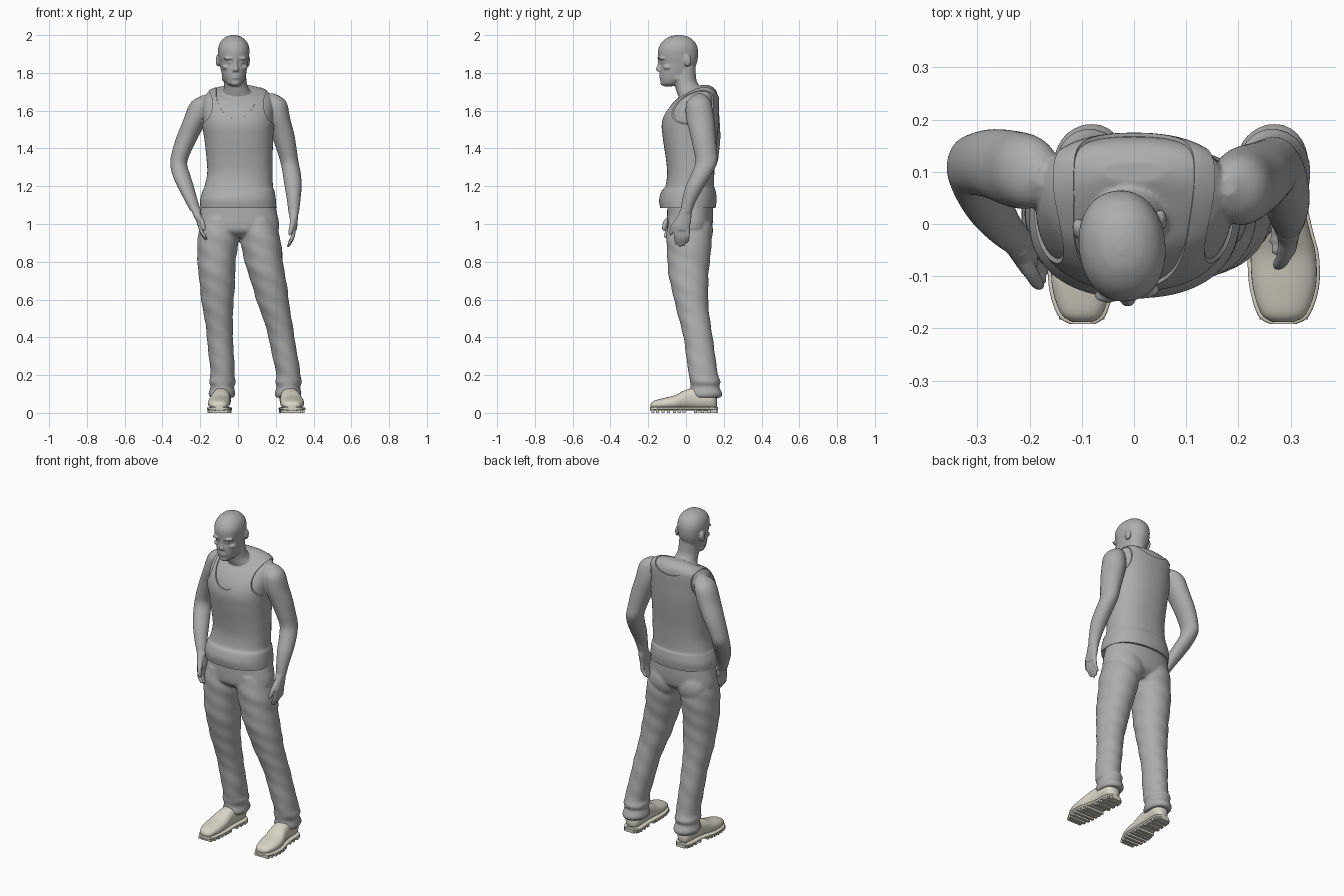
import bpy, bmesh, math
from mathutils import Matrix, Vector

old = bpy.data.objects.get("Cube")
if old:
    bpy.data.objects.remove(old)


def material(name, rgb):
    mat = bpy.data.materials.new(name)
    mat.use_nodes = True
    mat.diffuse_color = (*rgb, 1)
    mat.node_tree.nodes["Principled BSDF"].inputs["Base Color"].default_value = (*rgb, 1)
    return mat


GREY = material("plain grey", (0.42, 0.42, 0.42))
CREAM = material("shoe cream", (0.69, 0.67, 0.57))


def spline(rings, steps):
    """Catmull-Rom interpolation through the ring values."""
    pts = [rings[0], *rings, rings[-1]]
    out = []
    for a, b, c, d in zip(pts, pts[1:], pts[2:], pts[3:]):
        for i in range(steps):
            t = i / steps
            out.append([q + t / 2 * (r - p + t * (2*p - 5*q + 4*r - s + t * (3*q - p - 3*r + s)))
                        for p, q, r, s in zip(a, b, c, d)])
    return out + [list(rings[-1])]


def loft(bm, rings, axis="z", sides=40, power=2.0, steps=5, grow=0, fold=0):
    """Closed skin over rings of (position on axis, centre u, centre v, radius u, radius v)."""
    loops = []
    for w, cu, cv, ru, rv in spline(rings, steps):
        loop = []
        for k in range(sides):
            a = math.tau * k / sides
            c, s = math.cos(a), math.sin(a)
            f = 1 + fold * math.sin(2 * a + 45 * w) * math.sin(a + 17 * w)
            u = cu + (max(ru, .002) + grow) * f * math.copysign(abs(c) ** (2 / power), c)
            v = cv + (max(rv, .002) + grow) * f * math.copysign(abs(s) ** (2 / power), s)
            loop.append(bm.verts.new((u, v, w) if axis == "z" else (u, w, v)))
        loops.append(loop)
    faces = [bm.faces.new(loops[0]), bm.faces.new(loops[-1])]
    for lo, hi in zip(loops, loops[1:]):
        for k in range(sides):
            n = (k + 1) % sides
            faces.append(bm.faces.new((lo[k], lo[n], hi[n], hi[k])))
    bmesh.ops.recalc_face_normals(bm, faces=faces)
    return [v for loop in loops for v in loop]


def ball(bm, centre, radii):
    m = Matrix.Translation(centre) @ Matrix.Diagonal((*radii, 1))
    return bmesh.ops.create_uvsphere(bm, u_segments=24, v_segments=16, radius=1, matrix=m)["verts"]


def finish(name, bm, mat):
    mesh = bpy.data.meshes.new(name)
    bm.to_mesh(mesh)
    bm.free()
    mesh.materials.append(mat)
    obj = bpy.data.objects.new(name, mesh)
    bpy.context.collection.objects.link(obj)
    return obj


def bake(obj):
    """Apply the modifiers and shade smooth."""
    bpy.context.view_layer.update()
    graph = bpy.context.evaluated_depsgraph_get()
    mesh = bpy.data.meshes.new_from_object(obj.evaluated_get(graph))
    mat = obj.data.materials[0]
    obj.modifiers.clear()
    obj.data = mesh
    mesh.materials.clear()
    mesh.materials.append(mat)
    bpy.ops.object.select_all(action="DESELECT")
    obj.select_set(True)
    bpy.context.view_layer.objects.active = obj
    bpy.ops.object.shade_smooth_by_angle(angle=math.radians(45))


def blend(obj, voxel, rounds):
    """Fuse overlapping volumes into one soft surface."""
    mod = obj.modifiers.new("fuse", "REMESH")
    mod.mode, mod.voxel_size = "VOXEL", voxel
    mod = obj.modifiers.new("soften", "SMOOTH")
    mod.factor, mod.iterations = .5, rounds
    bake(obj)


# Head, built facing forward and then turned a little
body = bmesh.new()
head = loft(body, [
    (1.728, 0, -.095, .02, .018), (1.745, 0, -.08, .043, .05), (1.775, 0, -.06, .058, .078),
    (1.81, 0, -.05, .067, .09), (1.85, 0, -.041, .074, .098), (1.89, 0, -.042, .081, .106),
    (1.93, 0, -.042, .082, .104), (1.965, 0, -.04, .069, .086), (1.99, 0, -.038, .042, .052),
    (2.0, 0, -.037, .012, .015)], power=2.15)
head += loft(body, [(1.808, 0, -.14, .018, .012), (1.82, 0, -.143, .015, .017),
                    (1.845, 0, -.137, .009, .014), (1.88, 0, -.135, .011, .013)])
head += ball(body, (0, -.122, 1.747), (.024, .014, .015))
for z in (1.786, 1.774):
    head += ball(body, (0, -.132, z), (.024, .011, .006))
for s in (-1, 1):
    head += ball(body, (s * .032, -.132, 1.877), (.032, .016, .009))
    head += ball(body, (s * .046, -.1, 1.83), (.022, .027, .014))
    head += ball(body, (s * .03, -.126, 1.857), (.013, .012, .008))
    head += ball(body, (s * .08, .0, 1.865), (.011, .02, .032))
    head += ball(body, (s * .052, -.045, 1.775), (.012, .03, .022))
turn = Matrix.Translation((-.023, -.04, 0)) @ Matrix.Rotation(.11, 4, "Z") @ Matrix.Translation((0, .04, 0))
bmesh.ops.transform(body, matrix=turn, verts=head)

# Neck and torso
loft(body, [(1.62, 0, .06, .1, .075), (1.68, -.003, .032, .082, .074), (1.72, -.01, .012, .065, .068),
            (1.76, -.015, -.006, .06, .062), (1.83, -.02, -.01, .06, .06)])
TORSO = [(1.085, .002, .01, .194, .14), (1.13, 0, .01, .193, .145), (1.175, .003, .014, .183, .136),
         (1.2, .004, .02, .174, .122), (1.27, .01, .025, .166, .118), (1.35, .008, .024, .168, .124),
         (1.45, .004, .022, .175, .137), (1.53, 0, .022, .184, .143), (1.6, 0, .034, .188, .133),
         (1.66, 0, .058, .182, .11), (1.695, 0, .082, .163, .082), (1.72, 0, .098, .12, .05),
         (1.735, 0, .1, .06, .02)]
loft(body, TORSO[3:], power=2.3, sides=64)
for s in (-1, 1):
    loft(body, [(1.63, s * .15, .02, .02, .03), (1.66, s * .11, .02, .06, .035),
                (1.695, s * .07, .045, .04, .03)])


# Arms and hands
def hand(bm, wrist, knuckle, tip, gap, side):
    w, k, t = Vector(wrist), Vector(knuckle), Vector(tip)
    mid = w.lerp(k, .5)
    loft(bm, [(k.z - .008, k.x, k.y, .014, .036), (k.z + .015, k.x, k.y, .018, .043),
              (mid.z, mid.x, mid.y, .021, .04), (w.z, w.x, w.y, .026, .03)], power=2.4)
    for i, reach in enumerate((.88, 1, .95, .78)):
        off = (i - 1.5) * gap
        bend = k.lerp(t, .5 * reach) + Vector((side * .006, off, 0))
        end = k.lerp(t, reach) + Vector((0, off * .9, 0))
        loft(bm, [(end.z, end.x, end.y, .004, .004), (end.z + .008, end.x, end.y, .009, .009),
                  (bend.z, bend.x, bend.y, .011, .0105), (k.z + .01, k.x, k.y + off, .012, .011)], sides=16)
    loft(bm, [(k.z - .035, k.x - side * .022, k.y - .058, .005, .005),
              (k.z - .022, k.x - side * .02, k.y - .056, .011, .011),
              (k.z + .02, k.x - side * .01, k.y - .042, .014, .014),
              (w.z - .01, w.x, w.y - .012, .016, .016)], sides=16)


loft(body, [(1.07, -.225, -.03, .029, .031), (1.13, -.25, -.005, .035, .038), (1.2, -.278, .035, .044, .048),
            (1.26, -.3, .075, .047, .053), (1.32, -.314, .108, .045, .056), (1.38, -.3, .115, .05, .06),
            (1.46, -.268, .115, .058, .067), (1.55, -.228, .105, .062, .073), (1.62, -.204, .1, .06, .07),
            (1.655, -.19, .095, .047, .052), (1.68, -.178, .092, .014, .018)])
hand(body, (-.224, -.032, 1.08), (-.202, -.06, 1.0), (-.172, -.082, .915), .021, -1)
loft(body, [(1.06, .295, 0, .028, .03), (1.12, .295, .015, .035, .037), (1.2, .292, .048, .045, .05),
            (1.27, .284, .085, .048, .055), (1.33, .272, .108, .048, .058), (1.4, .256, .1, .054, .062),
            (1.48, .235, .088, .062, .068), (1.56, .212, .075, .064, .074), (1.63, .202, .068, .06, .068),
            (1.665, .192, .07, .047, .05), (1.69, .18, .072, .014, .018)])
hand(body, (.295, -.002, 1.07), (.296, -.022, .975), (.268, -.022, .878), .021, 1)
blend(finish("body", body, GREY), .005, 3)

# Sleeveless shirt with scooped neck and arm openings
bm = bmesh.new()
loft(bm, TORSO, power=2.3, sides=80, steps=8, grow=.007)
shirt = finish("shirt", bm, GREY)
cutters = []
bm = bmesh.new()
loft(bm, [(-.3, -.008, 1.74, .118, .18), (-.05, -.008, 1.74, .118, .178),
          (.08, 0, 1.74, .118, .09), (.3, 0, 1.74, .118, .06)], "y", sides=64)
cutters.append(finish("neck_cutter", bm, GREY))
for s in (-1, 1):
    bm = bmesh.new()
    loft(bm, [(-.3, s * .25, 1.635, .115, .125), (.3, s * .25, 1.635, .115, .125)], "y", sides=64)
    cutters.append(finish("arm_cutter", bm, GREY))
for cutter in cutters:
    cutter.hide_render = True
    mod = shirt.modifiers.new("opening", "BOOLEAN")
    mod.operation, mod.solver, mod.object = "DIFFERENCE", "EXACT", cutter
bake(shirt)
for cutter in cutters:
    bpy.data.objects.remove(cutter)

# Trousers: hips, seat and two legs with bunched cuffs
bm = bmesh.new()
loft(bm, [(.925, .004, .018, .08, .07), (.96, .004, .018, .2, .112), (1.0, .004, .02, .213, .121),
          (1.05, .003, .022, .205, .122), (1.12, 0, .022, .192, .12)], power=2.2, sides=64)
for s in (-1, 1):
    ball(bm, (s * .095, .07, .965), (.095, .073, .1))
CUFF = [(.08, 0, .108, .062, .076), (.1, 0, .107, .071, .086), (.125, 0, .103, .065, .079),
        (.14, 0, .1, .062, .075), (.165, 0, .1, .071, .081), (.195, 0, .093, .064, .077)]
SHAPE = [(.27, .083, .066, .077), (.4, .063, .069, .077), (.5, .045, .075, .082), (.6, .026, .086, .09),
         (.7, .017, .094, .102), (.8, .013, .101, .112), (.92, .016, .107, .119), (1.03, .018, .09, .11)]
LEGS = {-.083: (-.085, -.096, -.102, -.108, -.111, -.112, -.108, -.1),
        .267: (.255, .23, .208, .183, .16, .138, .116, .1)}
for foot, line in LEGS.items():
    rings = [(z, foot, y, rx, ry) for z, _, y, rx, ry in CUFF]
    rings += [(z, x, y, rx, ry) for x, (z, y, rx, ry) in zip(line, SHAPE)]
    loft(bm, rings, sides=56, power=2.1, steps=8, fold=.03)
blend(finish("trousers", bm, GREY), .007, 4)

# Shoes: upper, welted sole and tread lugs
UPPER = [(-.188, .016, .036, .018, .01), (-.172, .017, .042, .04, .021), (-.12, .018, .048, .056, .03),
         (-.06, .016, .055, .058, .038), (-.01, .01, .068, .052, .05), (.05, .004, .076, .046, .058),
         (.12, 0, .074, .046, .056), (.15, 0, .064, .036, .045), (.165, 0, .055, .015, .02)]
for side, name, base in ((-1, "right", -.083), (1, "left", .27)):
    wide = 1.08 if side > 0 else 1
    upper, sole = bmesh.new(), bmesh.new()
    loft(upper, [(y, base + side * x, z, rx * wide, rz) for y, x, z, rx, rz in UPPER], "y", power=2.3)
    outline = [(y * 1.02, base + side * x, .022, rx * wide + .006, .009) for y, x, z, rx, rz in UPPER]
    loft(sole, outline, "y", power=4)
    for y, x, _, rx, _ in spline(outline, 2)[2:-1]:
        if not -.01 < y < .05:
            lug = Matrix.Translation((x, y, .009)) @ Matrix.Diagonal((rx * 1.9, .016, .018, 1))
            bmesh.ops.create_cube(sole, size=1, matrix=lug)
    heel = Matrix.Translation((base, .1, .011)) @ Matrix.Diagonal((.084, .09, .016, 1))
    bmesh.ops.create_cube(sole, size=1, matrix=heel)
    bake(finish(name + "_shoe", upper, CREAM))
    bake(finish(name + "_sole", sole, CREAM))
